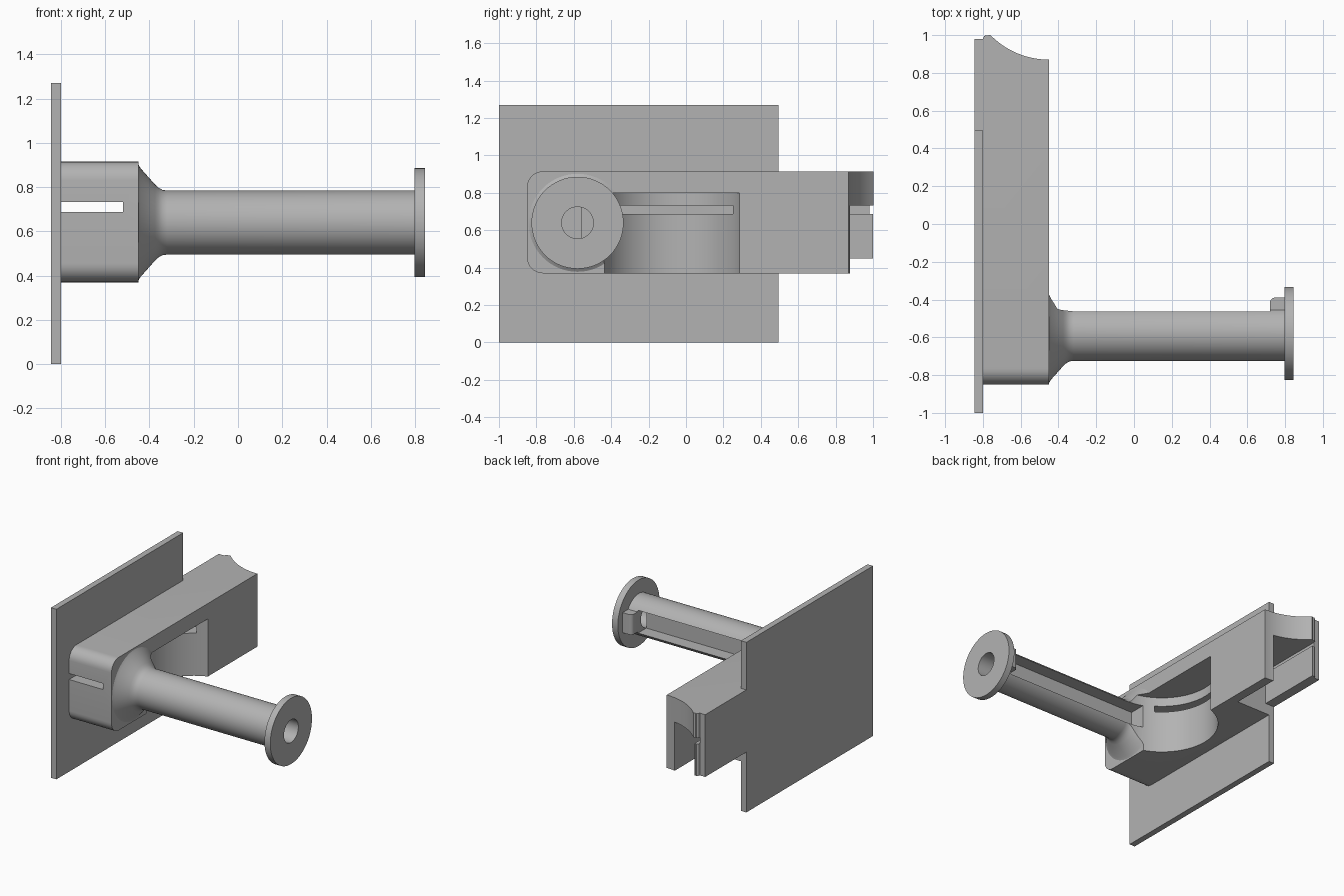
import bpy, bmesh, math
from mathutils import Matrix

if "Cube" in bpy.data.objects:
    bpy.data.objects.remove(bpy.data.objects["Cube"])

grey = bpy.data.materials.new("plain_grey")
grey.use_nodes = True
colour = (0.45, 0.45, 0.45, 1)
grey.diffuse_color = colour
grey.node_tree.nodes["Principled BSDF"].inputs["Base Color"].default_value = colour

ARM_Y, ARM_Z = -0.58, 0.64


def finish(name, bm):
    bmesh.ops.recalc_face_normals(bm, faces=bm.faces)
    mesh = bpy.data.meshes.new(name)
    bm.to_mesh(mesh)
    bm.free()
    mesh.materials.append(grey)
    ob = bpy.data.objects.new(name, mesh)
    bpy.context.collection.objects.link(ob)
    return ob


def box(name, x, y, z):
    bm = bmesh.new()
    bmesh.ops.create_cube(bm, size=1)
    for v in bm.verts:
        for i, (a, b) in enumerate((x, y, z)):
            v.co[i] = a if v.co[i] < 0 else b
    return finish(name, bm)


def prism(name, outline, z0, z1):
    bm = bmesh.new()
    face = bm.faces.new([bm.verts.new((x, y, z0)) for x, y in outline])
    top = bmesh.ops.extrude_face_region(bm, geom=[face])["geom"]
    for v in top:
        if isinstance(v, bmesh.types.BMVert):
            v.co.z = z1
    return finish(name, bm)


def lathe_x(name, profile, sides=64):
    """Closed solid turned about the arm axis from (x, radius) pairs."""
    bm = bmesh.new()
    rings = []
    for x, r in profile:
        angles = [2 * math.pi * i / sides for i in range(sides)]
        rings.append([bm.verts.new((x, ARM_Y + r * math.cos(a), ARM_Z + r * math.sin(a)))
                      for a in angles])
    for a, b in zip(rings, rings[1:]):
        for i in range(sides):
            j = (i + 1) % sides
            bm.faces.new((a[i], a[j], b[j], b[i]))
    bm.faces.new(rings[0])
    bm.faces.new(rings[-1])
    return finish(name, bm)


def circle(cx, cy, r, n=96):
    return [(cx + r * math.cos(2 * math.pi * i / n), cy + r * math.sin(2 * math.pi * i / n))
            for i in range(n)]


def bevel(ob, rule, width, segments=8):
    bm = bmesh.new()
    bm.from_mesh(ob.data)
    edges = [e for e in bm.edges if rule(*[v.co for v in e.verts])]
    bmesh.ops.bevel(bm, geom=edges, offset=width, segments=segments, profile=0.5,
                    affect='EDGES')
    bm.to_mesh(ob.data)
    bm.free()


def cut(ob, cutter):
    cutter.hide_render = True
    mod = ob.modifiers.new("cut", 'BOOLEAN')
    mod.operation, mod.solver, mod.object = 'DIFFERENCE', 'EXACT', cutter
    bpy.ops.object.select_all(action='DESELECT')
    bpy.context.view_layer.objects.active = ob
    ob.select_set(True)
    bpy.ops.object.modifier_apply(modifier=mod.name)
    bpy.data.objects.remove(cutter)


def recess():
    return prism("recess_cutter", circle(-0.315, -0.075, 0.386), 0.2, 0.8)


# Backing plate
plate = box("backing_plate", (-0.845, -0.8), (-1, 0.495), (0, 1.27))

# Housing block with a concave back end and rounded front corners
R = 0.434
arc = [(-0.45 - R * math.sin(a), 0.87 + R - R * math.cos(a))
       for a in [math.radians(46) * i / 16 for i in range(17)]]
outline = [(-0.8, -0.85), (-0.45, -0.85)] + arc + [
    (-0.775, 0.997), (-0.785, 1.0), (-0.794, 0.994), (-0.8, 0.98),
    (-0.845, 0.98), (-0.845, 0.495), (-0.8, 0.495)]
housing = prism("housing_block", outline, 0.37, 0.915)
bevel(housing, lambda a, b: a.y < -0.84 and b.y < -0.84 and abs(a.x - b.x) > 0.1, 0.085)

# Recess under the housing, lengthwise slot, rear channel and shortened rear wall
cut(housing, recess())
cut(housing, box("slot_cutter", (-0.8, -0.52), (-1.1, 1.1), (0.688, 0.733)))
cut(housing, box("channel_cutter", (-0.77, -0.52), (0.495, 1.1), (0.2, 0.733)))
cut(housing, box("wall_cutter", (-0.9, -0.76), (0.495, 1.1), (0.2, 0.45)))

# Arm with flared root and end flange
arm = lathe_x("arm", [(-0.46, 0.262), (-0.45, 0.262), (-0.44, 0.245), (-0.375, 0.172),
                      (-0.36, 0.158), (-0.34, 0.147), (-0.32, 0.145), (0.797, 0.145),
                      (0.797, 0.246), (0.845, 0.246), (0.845, 0.246)][:-1])
cut(arm, recess())
cut(arm, lathe_x("bore_cutter", [(0.72, 0.085), (0.9, 0.085)], 48))
cut(arm, box("groove_cutter", (-0.448, 0.72), (-0.56, -0.3), (0.555, 0.725)))

# Small catch beside the flange
catch = box("catch", (0.72, 0.8), (-0.48, -0.39), (0.565, 0.715))
bevel(catch, lambda a, b: min(a.y, b.y) > -0.4 and max(a.x, b.x) < 0.73, 0.025, 5)

for ob in (plate, housing, arm, catch):
    bpy.ops.object.select_all(action='DESELECT')
    bpy.context.view_layer.objects.active = ob
    ob.select_set(True)
    bpy.ops.object.shade_smooth_by_angle(angle=math.radians(25))
